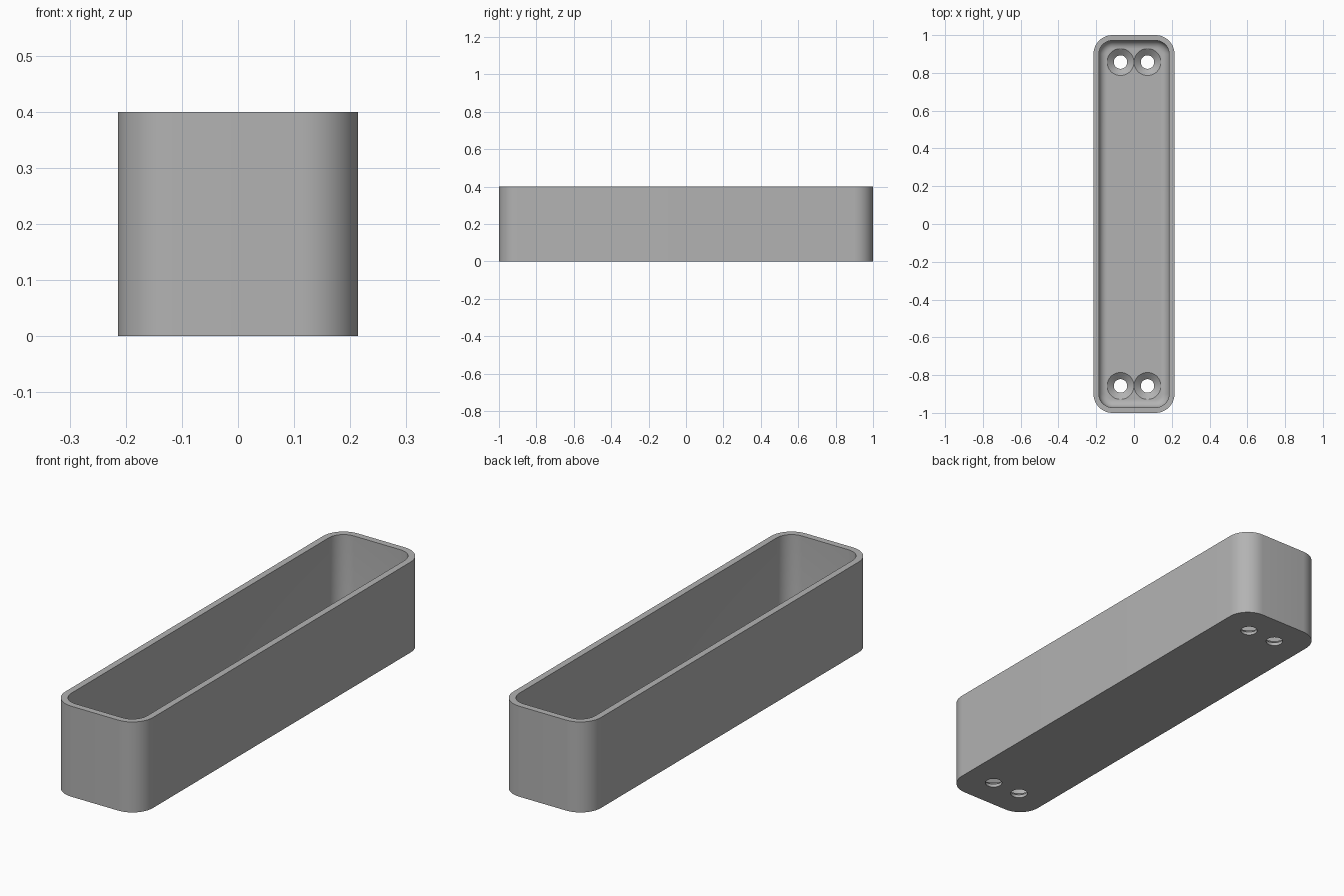
import bpy, bmesh
from math import sin, cos, pi, radians

cube = bpy.data.objects.get("Cube")
if cube:
    bpy.data.objects.remove(cube)

MM = 1 / 70                                  # the tray is 140 units long
HALF_X, HALF_Y, HEIGHT, CORNER = 15 * MM, 70 * MM, 28 * MM, 7 * MM
WALL, FLOOR, FILLET = 2 * MM, 3 * MM, 3 * MM
HOLE_R, SINK_R, SINK_DEPTH = 2.5 * MM, 4.98 * MM, 2 * MM

grey = bpy.data.materials.new("grey plastic")
grey.use_nodes = True
colour = (0.45, 0.45, 0.45, 1)
grey.diffuse_color = colour
grey.node_tree.nodes["Principled BSDF"].inputs["Base Color"].default_value = colour


def rounded_ring(bm, inset, z, steps=12):
    """Rounded rectangle of vertices, inset from the outer wall."""
    r = CORNER - inset
    ring = []
    for i, (sx, sy) in enumerate([(1, 1), (-1, 1), (-1, -1), (1, -1)]):
        for k in range(steps + 1):
            a = (i + k / steps) * pi / 2
            ring.append(bm.verts.new((sx * (HALF_X - CORNER) + r * cos(a),
                                      sy * (HALF_Y - CORNER) + r * sin(a), z)))
    return ring


def round_ring(bm, r, z, steps=48):
    return [bm.verts.new((r * cos(2 * pi * k / steps), r * sin(2 * pi * k / steps), z))
            for k in range(steps)]


def loft(name, bm, rings):
    """Skin the rings in order and cap both ends."""
    for a, b in zip(rings, rings[1:]):
        for k in range(len(a)):
            n = (k + 1) % len(a)
            bm.faces.new((a[k], a[n], b[n], b[k]))
    bm.faces.new(rings[0][::-1])
    bm.faces.new(rings[-1])
    bmesh.ops.recalc_face_normals(bm, faces=bm.faces)
    mesh = bpy.data.meshes.new(name)
    bm.to_mesh(mesh)
    bm.free()
    mesh.materials.append(grey)
    obj = bpy.data.objects.new(name, mesh)
    bpy.context.collection.objects.link(obj)
    return obj


# Tray shell: outer wall, rim, inner wall, fillet down to the floor
bm = bmesh.new()
profile = [(0, 0), (0, HEIGHT), (WALL, HEIGHT)]
for k in range(9):
    a = k / 8 * pi / 2
    profile.append((WALL + FILLET * (1 - cos(a)), FLOOR + FILLET * (1 - sin(a))))
tray = loft("tray", bm, [rounded_ring(bm, d, z) for d, z in profile])

# Countersunk screw holes, a pair at each end
bpy.context.view_layer.objects.active = tray
tray.select_set(True)
for sx in (-1, 1):
    for sy in (-1, 1):
        bm = bmesh.new()
        cutter = loft("screw_hole_cutter", bm, [
            round_ring(bm, HOLE_R, -MM),
            round_ring(bm, HOLE_R, FLOOR - SINK_DEPTH),
            round_ring(bm, SINK_R, FLOOR),
            round_ring(bm, SINK_R, FLOOR + MM / 10)])
        cutter.location = (sx * 5 * MM, sy * 60 * MM, 0)
        cutter.hide_render = True
        bpy.context.view_layer.update()
        cut = tray.modifiers.new("screw hole", 'BOOLEAN')
        cut.operation, cut.solver, cut.object = 'DIFFERENCE', 'EXACT', cutter
        bpy.ops.object.modifier_apply(modifier=cut.name)
        bpy.data.objects.remove(cutter)

bpy.ops.object.shade_smooth_by_angle(angle=radians(30))
